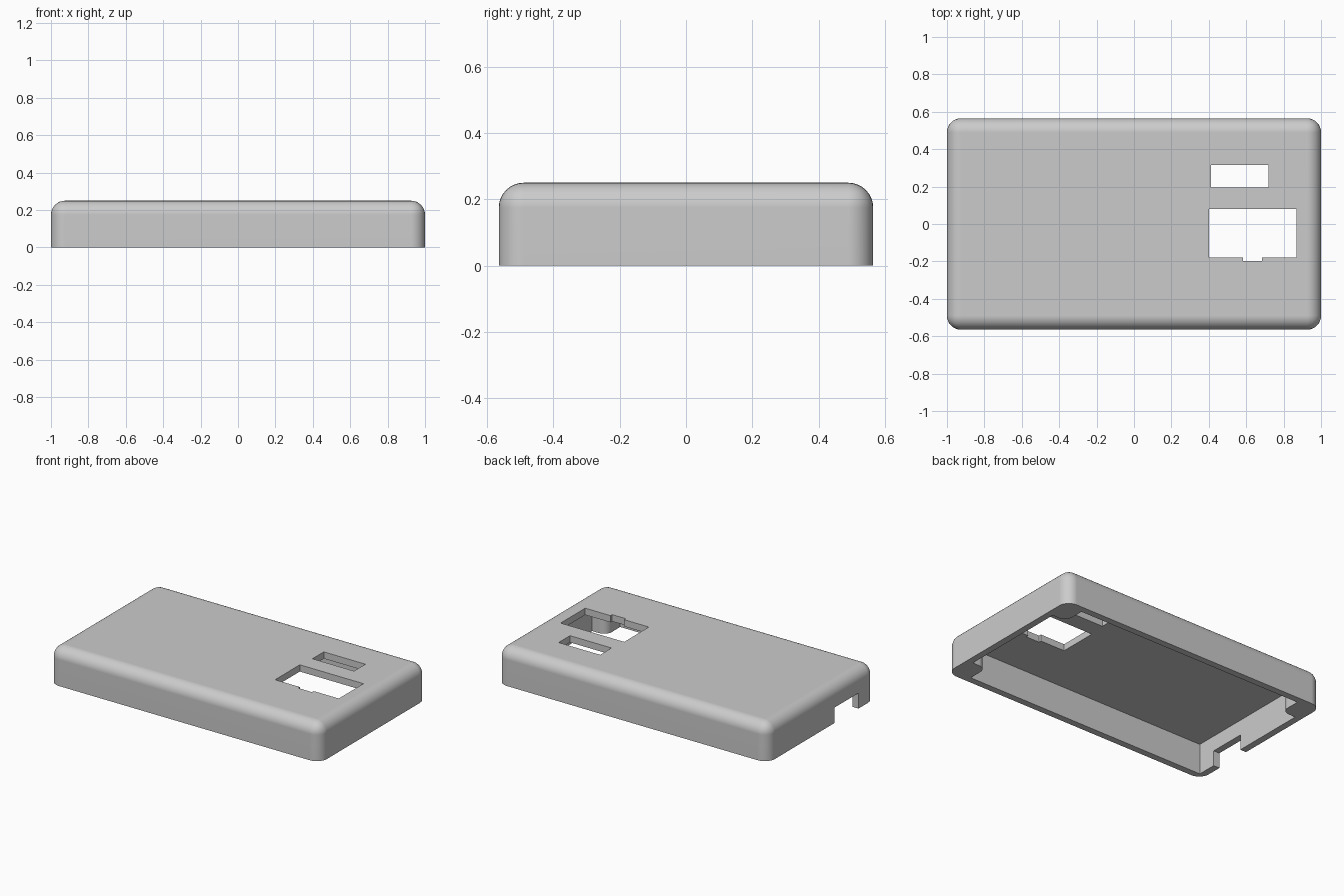
import bpy, bmesh, math
from mathutils import Vector

cube = bpy.data.objects.get("Cube")
if cube:
    bpy.data.objects.remove(cube, do_unlink=True)

# Main dimensions
HX, HY, H = 1.0, 0.565, 0.25       # half length, half width, height
WALL, FILLET = 0.045, 0.075
IX, IY, CEIL = HX - WALL, HY - WALL, H - WALL
PX, PY, PR = 0.85, 0.375, 0.055    # inner corner of the posts and its rounding

grey = bpy.data.materials.new("light_grey_plastic")
grey.use_nodes = True
color = (0.6, 0.6, 0.6, 1)
grey.diffuse_color = color
grey.node_tree.nodes["Principled BSDF"].inputs["Base Color"].default_value = color


def make_object(name, bm):
    bmesh.ops.recalc_face_normals(bm, faces=bm.faces)
    mesh = bpy.data.meshes.new(name)
    bm.to_mesh(mesh)
    bm.free()
    mesh.materials.append(grey)
    obj = bpy.data.objects.new(name, mesh)
    bpy.context.collection.objects.link(obj)
    return obj


def prism(name, outline, z0, z1):
    bm = bmesh.new()
    face = bm.faces.new([bm.verts.new((x, y, z0)) for x, y in outline])
    top = bmesh.ops.extrude_face_region(bm, geom=[face])["geom"]
    verts = [v for v in top if isinstance(v, bmesh.types.BMVert)]
    bmesh.ops.translate(bm, verts=verts, vec=(0, 0, z1 - z0))
    return make_object(name, bm)


def rect(x0, x1, y0, y1):
    return [(x0, y0), (x1, y0), (x1, y1), (x0, y1)]


def post_outline(sx, sy):
    # Cavity edge around a corner post, from the end wall to the long wall
    pts = [(IX, PY)]
    for i in range(9):
        a = math.radians(-90 - i * 90 / 8)
        pts.append((PX + PR + PR * math.cos(a), PY + PR + PR * math.sin(a)))
    pts.append((PX, IY))
    return [(sx * x, sy * y) for x, y in pts]


# Outer shell: block with rounded upright and top edges
bm = bmesh.new()
bmesh.ops.create_cube(bm, size=1)
for v in bm.verts:
    v.co = Vector((v.co.x * 2 * HX, v.co.y * 2 * HY, (v.co.z + 0.5) * H))
edges = [e for e in bm.edges if max(v.co.z for v in e.verts) > H / 2]
bmesh.ops.bevel(bm, geom=edges, offset=FILLET, offset_type='OFFSET',
                segments=8, profile=0.5, affect='EDGES', clamp_overlap=True)
case = make_object("case_shell", bm)

# Cavity with posts in three corners, and a plain corner beside the port
cavity = ([(-IX, -IY)] + post_outline(1, -1)[::-1] + post_outline(1, 1)
          + post_outline(-1, 1)[::-1])

# Display window with a small tab in its front edge
window = [(0.40, -0.18), (0.583, -0.18), (0.583, -0.198), (0.684, -0.198),
          (0.684, -0.18), (0.87, -0.18), (0.87, 0.08), (0.40, 0.08)]

cutters = [
    prism("cavity_cutter", cavity, -0.1, CEIL),
    prism("window_cutter", window, 0.15, 0.4),
    prism("slot_cutter", rect(0.413, 0.72, 0.195, 0.315), 0.15, 0.4),
    prism("port_cutter", rect(-1.1, -0.92, -0.39, -0.14), -0.1, 0.103),
]

bpy.ops.object.select_all(action='DESELECT')
bpy.context.view_layer.objects.active = case
case.select_set(True)
for cutter in cutters:
    cutter.hide_render = True
    mod = case.modifiers.new("cut", 'BOOLEAN')
    mod.operation = 'DIFFERENCE'
    mod.solver = 'EXACT'
    mod.object = cutter
    bpy.ops.object.modifier_apply(modifier=mod.name)
    bpy.data.objects.remove(cutter, do_unlink=True)

# Smooth fillets, crisp cut edges
bpy.ops.object.shade_smooth_by_angle(angle=math.radians(30))
normals = case.modifiers.new("flat_panels", 'WEIGHTED_NORMAL')
normals.keep_sharp = True
